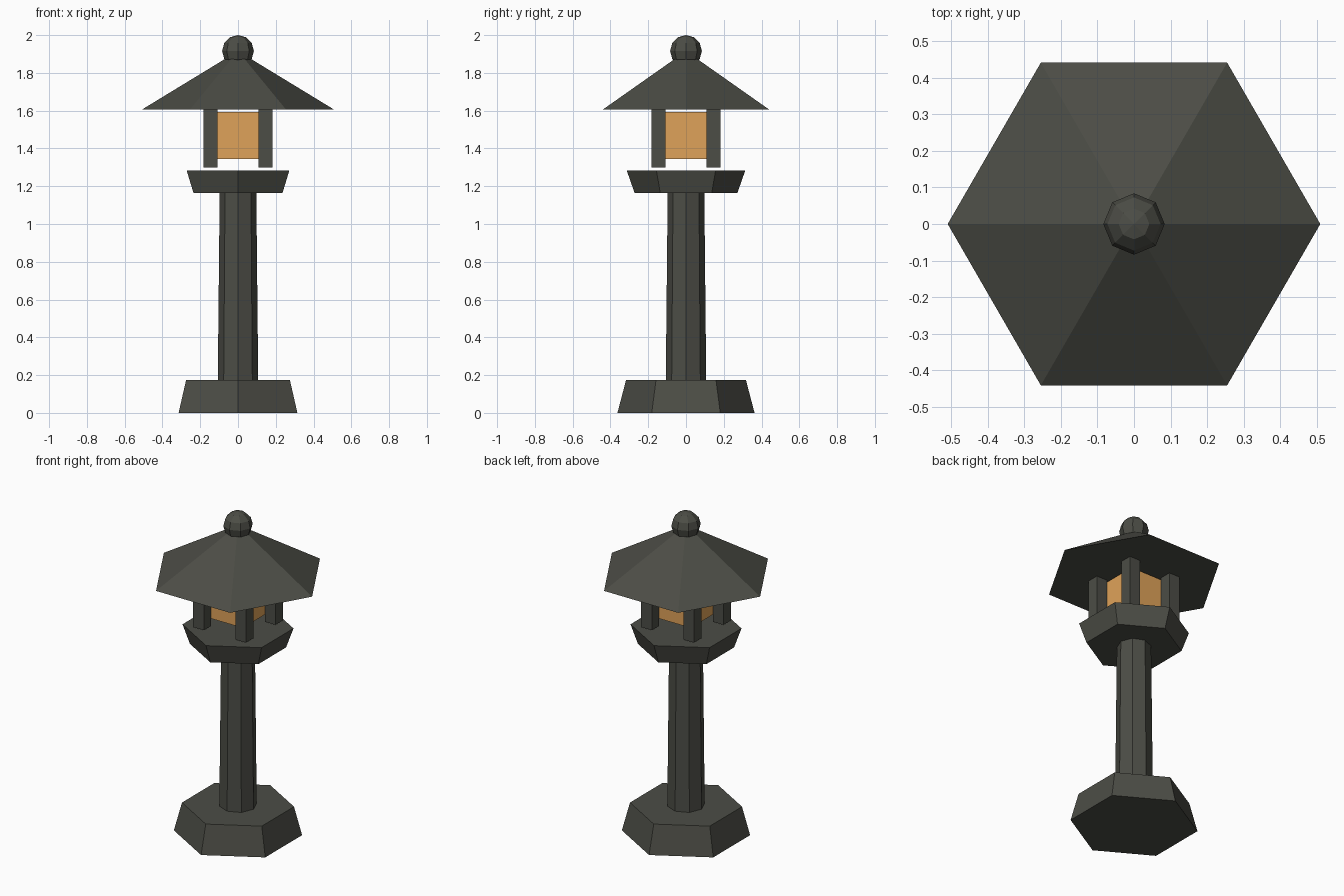
import bpy
import bmesh
from math import sin, cos, pi

cube = bpy.data.objects.get("Cube")
if cube:
    bpy.data.objects.remove(cube, do_unlink=True)


def material(name, rgb):
    m = bpy.data.materials.new(name)
    m.use_nodes = True
    m.diffuse_color = (*rgb, 1)
    m.node_tree.nodes["Principled BSDF"].inputs["Base Color"].default_value = (*rgb, 1)
    return m


stone = material("dark stone", (0.072, 0.074, 0.061))
glow = material("amber light", (0.74, 0.365, 0.1))


def finish(bm, name, mat):
    bmesh.ops.recalc_face_normals(bm, faces=bm.faces)
    mesh = bpy.data.meshes.new(name)
    bm.to_mesh(mesh)
    bm.free()
    mesh.materials.append(mat)
    obj = bpy.data.objects.new(name, mesh)
    bpy.context.scene.collection.objects.link(obj)
    return obj


def frustum(name, sides, z0, r0, z1, r1, start=0.0):
    """Closed tapered prism whose first corner points at angle start."""
    bm = bmesh.new()
    angles = [start + 2 * pi * i / sides for i in range(sides)]
    low, high = ([bm.verts.new((r * cos(a), r * sin(a), z)) for a in angles]
                 for z, r in ((z0, r0), (z1, r1)))
    bm.faces.new(low[::-1])
    bm.faces.new(high)
    for i in range(sides):
        j = (i + 1) % sides
        bm.faces.new((low[i], low[j], high[j], high[i]))
    return finish(bm, name, stone)


def box(name, x, y, z0, z1, width, mat):
    bm = bmesh.new()
    bmesh.ops.create_cube(bm, size=1)
    bmesh.ops.scale(bm, vec=(width, width, z1 - z0), verts=bm.verts)
    bmesh.ops.translate(bm, vec=(x, y, (z0 + z1) / 2), verts=bm.verts)
    return finish(bm, name, mat)


# Pedestal, shaft and platform
frustum("base", 6, 0, 0.363, 0.175, 0.317, pi / 2)
frustum("shaft", 8, 0.175, 0.107, 1.164, 0.097)
frustum("platform", 6, 1.164, 0.272, 1.284, 0.314, pi / 2)

# Lamp chamber
box("lamp", 0, 0, 1.345, 1.592, 0.218, glow)
for side, x in (("left", 0.145), ("right", -0.145)):
    for end, y in (("front", -0.145), ("back", 0.145)):
        box(f"{end}_{side}_post", x, y, 1.3, 1.606, 0.073, stone)

# Roof and finial ball
frustum("roof", 6, 1.605, 0.51, 1.873, 0.07)
bm = bmesh.new()
bmesh.ops.create_uvsphere(bm, u_segments=8, v_segments=6, radius=0.084)
bmesh.ops.translate(bm, vec=(0, 0, 1.916), verts=bm.verts)
finish(bm, "finial", stone)
